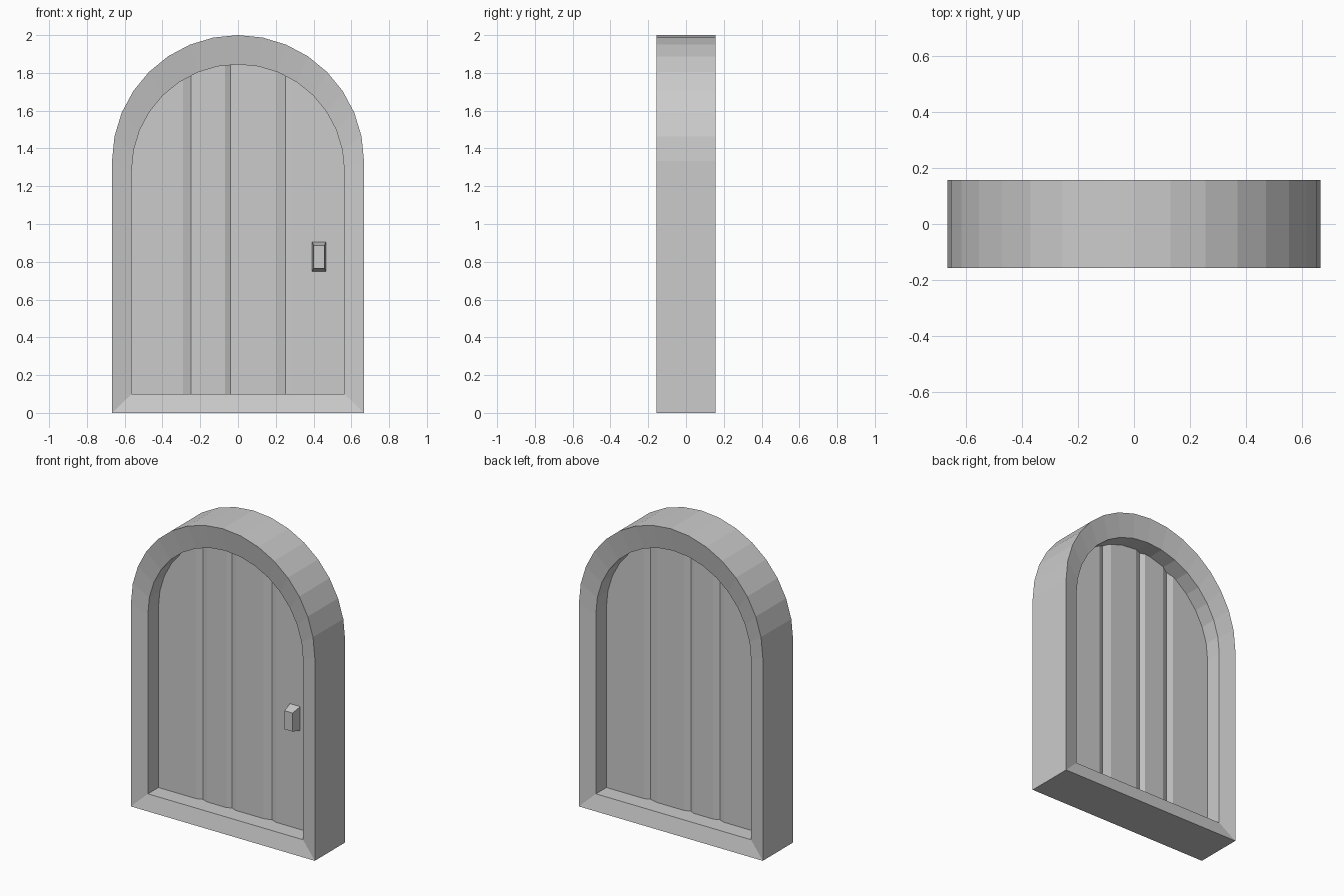
import bpy, bmesh, math

if "Cube" in bpy.data.objects:
    bpy.data.objects.remove(bpy.data.objects["Cube"])

SEGS = 16
R_OUT, C_OUT = 0.667, 1.333      # outer arch radius, centre height
R_IN, C_IN, SILL = 0.563, 1.282, 0.10
Y_EDGE, Y_LIP, Y_DOOR = 0.157, 0.130, 0.021
GROOVE = 0.015


def arch(r, cz, z0):
    """Arched doorway outline as (x, z) points."""
    pts = [(-r, z0)]
    for i in range(SEGS + 1):
        a = math.pi * (1 - i / SEGS)
        pts.append((r * math.cos(a), cz + r * math.sin(a)))
    return pts + [(r, z0)]


def finish(name, bm):
    bmesh.ops.recalc_face_normals(bm, faces=bm.faces)
    me = bpy.data.meshes.new(name)
    bm.to_mesh(me)
    bm.free()
    ob = bpy.data.objects.new(name, me)
    bpy.context.collection.objects.link(ob)
    return ob


def skin(bm, loops, closed):
    """Quads between neighbouring point loops (each loop is cyclic)."""
    n = len(loops)
    for k in range(n if closed else n - 1):
        a, b = loops[k], loops[(k + 1) % n]
        for i in range(len(a)):
            j = (i + 1) % len(a)
            bm.faces.new((a[i], a[j], b[j], b[i]))


# frame: ring whose front and back faces slope in toward the opening
bm = bmesh.new()
outer, inner = arch(R_OUT, C_OUT, 0), arch(R_IN, C_IN, SILL)
loops = [[bm.verts.new((x, y, z)) for x, z in pts]
         for pts, y in ((outer, -Y_EDGE), (inner, -Y_LIP), (inner, Y_LIP), (outer, Y_EDGE))]
skin(bm, loops, True)
finish("door_frame", bm)

# door panel: planks parted by V grooves, cut to the arch
grooves = [(-0.29, -0.25, -0.21), (-0.07, -0.04, 0.0), (0.20, 0.252, 0.29)]
curve = inner[1:-1]


def top_z(x):
    for (x0, z0), (x1, z1) in zip(curve, curve[1:]):
        if x <= x1 + 1e-6:
            return z0 + (z1 - z0) * (x - x0) / (x1 - x0)
    return C_IN


def depth(x):
    for a, m, b in grooves:
        if a < x < b:
            t = (x - a) / (m - a) if x < m else (b - x) / (b - m)
            return Y_DOOR - GROOVE * t
    return Y_DOOR


xs = sorted({round(p[0], 4) for p in curve} | {x for g in grooves for x in g})
bm = bmesh.new()
cols = []
for x in xs:
    d, t = depth(x), top_z(x)
    cols.append([bm.verts.new(c) for c in ((x, -d, SILL), (x, -d, t), (x, d, t), (x, d, SILL))])
skin(bm, cols, False)
bm.faces.new(cols[0])
bm.faces.new(cols[-1])
finish("door_planks", bm)

# handle: small block tapering toward the front
bm = bmesh.new()
rings = []
for x0, x1, z0, z1, y in ((0.39, 0.467, 0.748, 0.907, -Y_DOOR + 0.005), (0.40, 0.458, 0.765, 0.887, -0.088)):
    rings.append([bm.verts.new(c) for c in ((x0, y, z0), (x1, y, z0), (x1, y, z1), (x0, y, z1))])
skin(bm, rings, False)
for r in rings:
    bm.faces.new(r)
finish("door_handle", bm)
